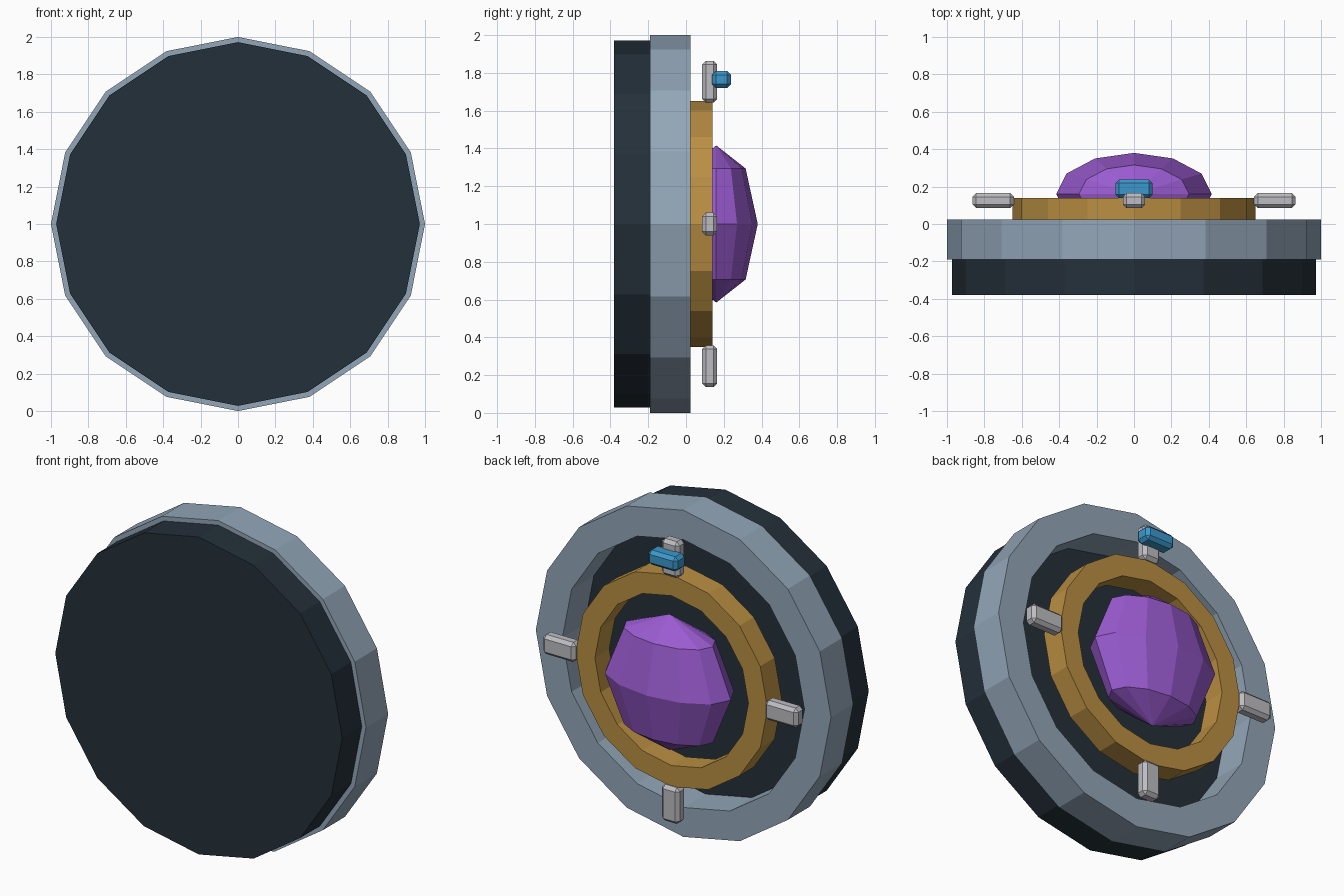
import bpy, bmesh, math
from mathutils import Matrix, Vector

if "Cube" in bpy.data.objects:
    bpy.data.objects.remove(bpy.data.objects["Cube"])


def material(name, hex_code):
    rgb = [int(hex_code[i:i + 2], 16) / 255 for i in (0, 2, 4)]
    m = bpy.data.materials.new(name)
    m.diffuse_color = [((c + 0.055) / 1.055) ** 2.4 for c in rgb] + [1]
    m.use_nodes = True
    m.node_tree.nodes["Principled BSDF"].inputs["Base Color"].default_value = m.diffuse_color
    return m


DARK = material("dark slate", "24303A")
STEEL = material("blue grey steel", "93A6B8")
GOLD = material("gold", "BA8F42")
PURPLE = material("purple gem", "9A5BD0")
SILVER = material("silver", "BDBDC2")
BLUE = material("bright blue", "3C98CC")
SIDES = 16
CENTRE_Z = 1.0


def finish(name, bm, mat):
    bmesh.ops.recalc_face_normals(bm, faces=bm.faces)
    mesh = bpy.data.meshes.new(name)
    bm.to_mesh(mesh)
    bm.free()
    mesh.materials.append(mat)
    obj = bpy.data.objects.new(name, mesh)
    bpy.context.collection.objects.link(obj)
    return obj


def circle(bm, r, y):
    return [bm.verts.new((r * math.cos(a), y, CENTRE_Z + r * math.sin(a)))
            for a in (2 * math.pi * i / SIDES for i in range(SIDES))]


def disc(name, r, y0, y1, mat):
    bm = bmesh.new()
    a, b = circle(bm, r, y0), circle(bm, r, y1)
    bm.faces.new(a)
    bm.faces.new(b)
    for i in range(SIDES):
        j = (i + 1) % SIDES
        bm.faces.new((a[i], a[j], b[j], b[i]))
    return finish(name, bm, mat)


def ring(name, r_out, r_in, y0, y1, mat):
    bm = bmesh.new()
    loops = [circle(bm, r, y) for r, y in
             ((r_out, y0), (r_out, y1), (r_in, y1), (r_in, y0))]
    for k in range(4):
        a, b = loops[k], loops[(k + 1) % 4]
        for i in range(SIDES):
            j = (i + 1) % SIDES
            bm.faces.new((a[i], a[j], b[j], b[i]))
    return finish(name, bm, mat)


def block(name, centre, size, bevel, mat):
    bm = bmesh.new()
    bmesh.ops.create_cube(bm, size=1)
    bmesh.ops.scale(bm, vec=size, verts=bm.verts)
    bmesh.ops.bevel(bm, geom=bm.edges[:], offset=bevel, segments=1,
                    affect='EDGES')
    bmesh.ops.translate(bm, vec=centre, verts=bm.verts)
    return finish(name, bm, mat)


# Backing plate and the two rings in front of it
disc("backing_plate", 0.972, -0.38, -0.19, DARK)
ring("outer_ring", 1.0, 0.82, -0.19, 0.025, STEEL)
ring("inner_ring", 0.65, 0.52, 0.0, 0.139, GOLD)

# Faceted gem, a flattened sphere with upright poles
bm = bmesh.new()
bmesh.ops.create_uvsphere(
    bm, u_segments=12, v_segments=4, radius=1,
    matrix=Matrix.Translation((0, 0.16, CENTRE_Z)) @ Matrix.Diagonal((0.416, 0.22, 0.416, 1)))
finish("gem", bm, PURPLE)

# Four prongs around the inner ring
for i, label in enumerate(("right", "top", "left", "bottom")):
    a = i * math.pi / 2
    upright = i % 2 == 1
    size = (0.12, 0.08, 0.222) if upright else (0.222, 0.08, 0.12)
    block(label + "_prong",
          (0.753 * math.cos(a), 0.125, CENTRE_Z + 0.753 * math.sin(a)),
          size, 0.02, SILVER)

# Small marker on the top prong
block("top_marker", (0, 0.188, 1.765), (0.2, 0.1, 0.09), 0.02, BLUE)
